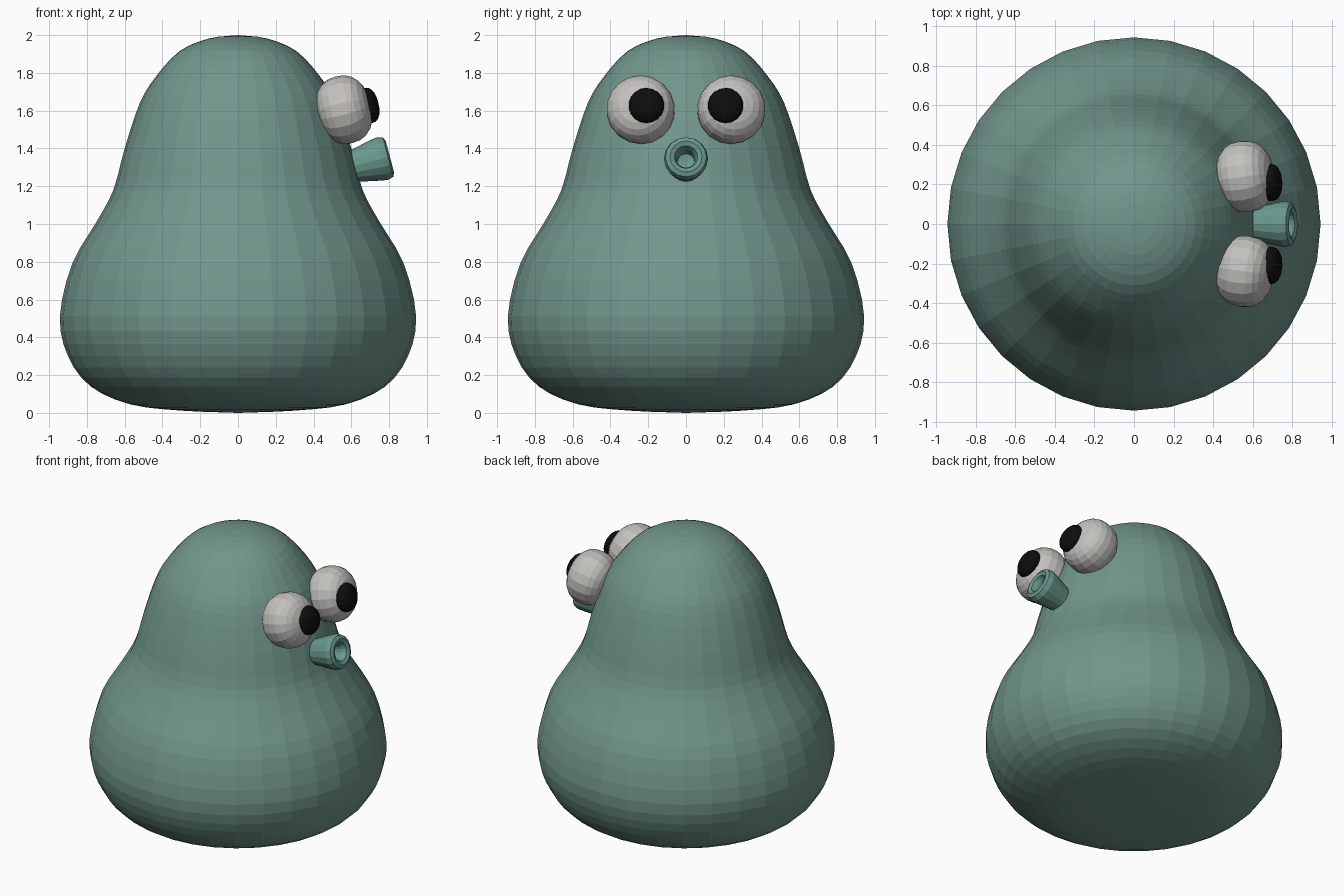
import bpy, bmesh, math
from mathutils import Matrix, Vector

if "Cube" in bpy.data.objects:
    bpy.data.objects.remove(bpy.data.objects["Cube"])


def material(name, rgb):
    m = bpy.data.materials.new(name)
    m.diffuse_color = (*rgb, 1)
    m.use_nodes = True
    m.node_tree.nodes["Principled BSDF"].inputs["Base Color"].default_value = m.diffuse_color
    return m


TEAL = material("teal skin", (0.165, 0.305, 0.262))
LIPS = material("bright teal", (0.145, 0.32, 0.27))
WHITE = material("off white", (0.55, 0.535, 0.51))
BLACK = material("black", (0.004, 0.004, 0.004))


def smooth_profile(pts, steps):
    """Catmull-Rom curve through (radius, height) points."""
    p = [Vector(q) for q in pts]
    p = [2 * p[0] - p[1]] + p + [2 * p[-1] - p[-2]]
    out = []
    for i in range(1, len(p) - 2):
        a, b, c, d = p[i - 1:i + 3]
        for s in range(steps):
            t = s / steps
            out.append(0.5 * (2 * b + (c - a) * t + (2 * a - 5 * b + 4 * c - d) * t * t
                              + (3 * b - a - 3 * c + d) * t ** 3))
    return out + [p[-2]]


def lathe(name, profile, sides, mat, matrix=Matrix()):
    """Turn a (radius, height) profile about local z; both ends lie on the axis."""
    bm = bmesh.new()
    rings = []
    for r, z in profile:
        if abs(r) < 1e-4:
            rings.append([bm.verts.new((0, 0, z))] * sides)
        else:
            rings.append([bm.verts.new((r * math.cos(a), r * math.sin(a), z))
                          for a in (math.tau * k / sides for k in range(sides))])
    for lo, hi in zip(rings, rings[1:]):
        for k in range(sides):
            j = (k + 1) % sides
            quad = list(dict.fromkeys((lo[k], lo[j], hi[j], hi[k])))
            if len(quad) > 2:
                bm.faces.new(quad)
    bm.transform(matrix)
    bmesh.ops.recalc_face_normals(bm, faces=bm.faces)
    me = bpy.data.meshes.new(name)
    bm.to_mesh(me)
    bm.free()
    me.materials.append(mat)
    ob = bpy.data.objects.new(name, me)
    bpy.context.collection.objects.link(ob)
    return ob


def aim(loc, pitch, yaw=0):
    """Local z points along +x, raised by pitch and turned by yaw (degrees)."""
    return (Matrix.Translation(loc) @ Matrix.Rotation(math.radians(yaw), 4, 'Z')
            @ Matrix.Rotation(math.radians(90 - pitch), 4, 'Y'))


def bulb(radius, depth, power, n):
    """Rounded, slightly squared-off ball profile."""
    out = []
    for i in range(n + 1):
        a = -math.pi / 2 + math.pi * i / n
        c, s = max(math.cos(a), 0), math.sin(a)
        out.append((radius * c ** power if 0 < i < n else 0,
                    depth * math.copysign(abs(s) ** power, s)))
    return out


# Pear-shaped body
body = [(0, 0), (0.30, 0.012), (0.57, 0.045), (0.78, 0.14), (0.90, 0.30), (0.943, 0.51),
        (0.878, 0.79), (0.75, 1.01), (0.66, 1.18), (0.60, 1.40), (0.52, 1.64),
        (0.435, 1.78), (0.31, 1.915), (0.155, 1.982), (0, 2.0)]
lathe("body", smooth_profile(body, 3), 32, TEAL)

# Eyes and pupils, mirrored across y
for side, word in ((-1, "left"), (1, "right")):
    lathe(word + "_eye", bulb(0.182, 0.142, 0.85, 12), 18, WHITE,
          aim((0.562, side * 0.24, 1.605), 14, side * 8))
    lathe(word + "_pupil", bulb(0.095, 0.055, 0.85, 10), 18, BLACK,
          aim((0.69, side * 0.21, 1.627), 13, side * 3))

# Hollow snout with a rounded rim
snout = [(0, -0.06), (0.07, -0.05), (0.078, 0.0), (0.095, 0.08), (0.11, 0.15), (0.117, 0.19),
         (0.108, 0.222), (0.085, 0.232), (0.062, 0.222), (0.05, 0.19), (0.045, 0.12), (0, 0.11)]
lathe("snout", snout, 16, LIPS, aim((0.58, 0, 1.297), 15))
